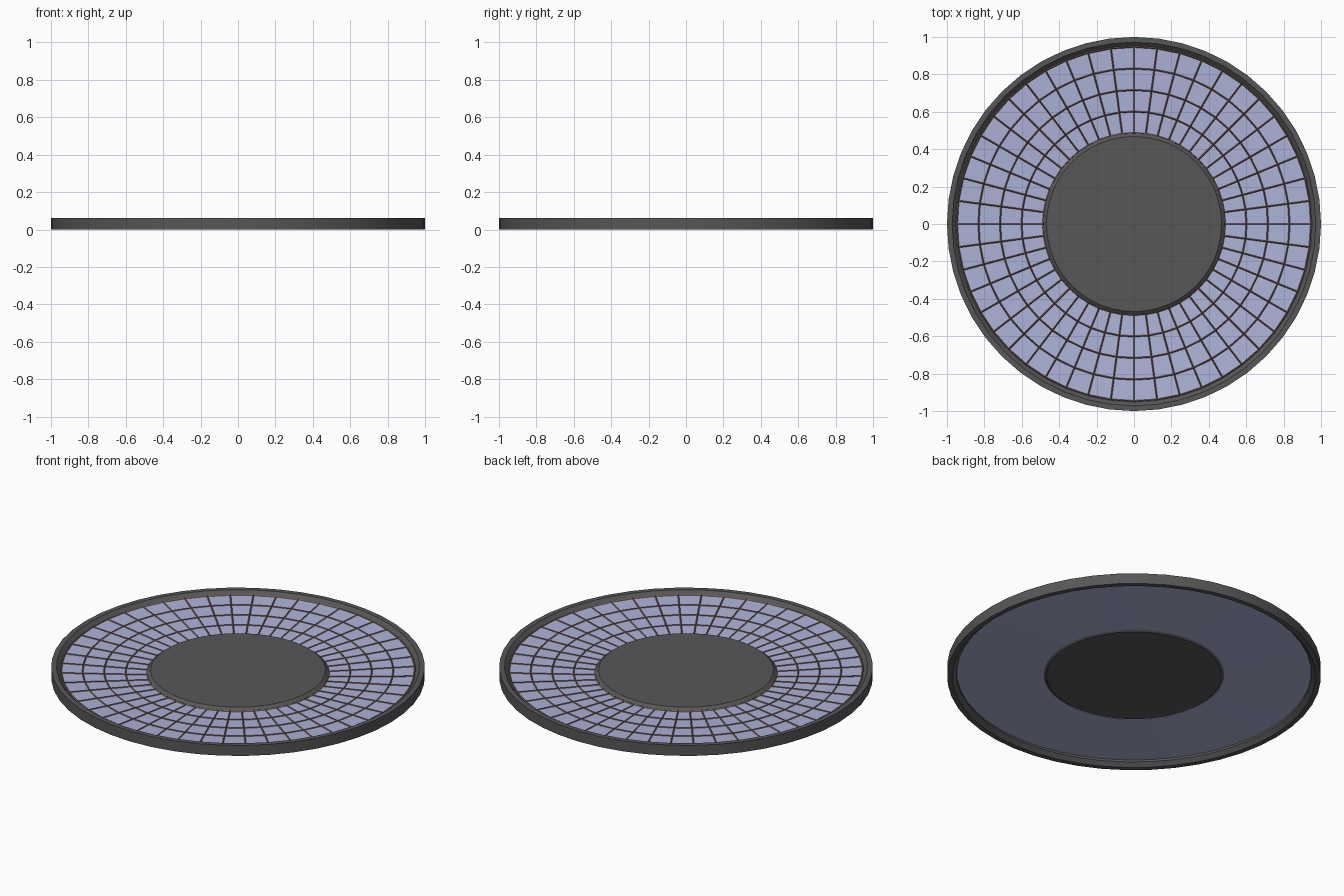
import bpy
import bmesh
from math import cos, sin, pi, radians

default = bpy.data.objects.get("Cube")
if default:
    bpy.data.objects.remove(default)

SIDES = 48


def material(name, color):
    mat = bpy.data.materials.new(name)
    mat.use_nodes = True
    mat.diffuse_color = (*color, 1)
    mat.node_tree.nodes["Principled BSDF"].inputs["Base Color"].default_value = (*color, 1)
    return mat


def lathe(name, profile, mat, closed=True, smooth=True):
    """Turn an (radius, height) profile around the z axis."""
    bm = bmesh.new()
    rings = [[bm.verts.new((r * cos(2 * pi * i / SIDES), r * sin(2 * pi * i / SIDES), z))
              for r, z in profile] for i in range(SIDES)]
    count = len(profile)
    for i in range(SIDES):
        a, b = rings[i], rings[(i + 1) % SIDES]
        for j in range(count if closed else count - 1):
            k = (j + 1) % count
            if profile[j][0] + profile[k][0] > 0:
                bm.faces.new((a[j], b[j], b[k], a[k]))
    # Weld the points that meet on the axis
    bmesh.ops.remove_doubles(bm, verts=bm.verts, dist=0.0001)
    bmesh.ops.recalc_face_normals(bm, faces=bm.faces)
    mesh = bpy.data.meshes.new(name)
    bm.to_mesh(mesh)
    bm.free()
    mesh.materials.append(mat)
    if smooth:
        mesh.shade_smooth()
        mesh.set_sharp_from_angle(angle=radians(30))
    obj = bpy.data.objects.new(name, mesh)
    bpy.context.collection.objects.link(obj)
    return obj


grey = material("dark grey", (0.095, 0.095, 0.095))
blue = material("pale blue", (0.42, 0.45, 0.69))
brown = material("copper brown", (0.20, 0.115, 0.075))

# Outer rim, bevelled on its inner edge
lathe("outer_rim", [(1, 0), (1, 0.062), (0.972, 0.062),
                    (0.95, 0.04), (0.95, 0.022), (0.972, 0)], grey)

# Central hub with bevelled edges
lathe("center_disc", [(0, 0.008), (0.468, 0.008), (0.485, 0.02),
                      (0.485, 0.026), (0.468, 0.04), (0, 0.04)], grey)

# Shallow bowl-shaped panel between hub and rim
INNER, OUTER = 0.482, 0.952
LOW, HIGH, THICK = 0.022, 0.042, 0.008
lathe("panel_ring", [(INNER, LOW), (OUTER, HIGH),
                     (OUTER, HIGH - THICK), (INNER, LOW - THICK)], blue)

# Grid of thin bars lying on the panel
BANDS = 4
steps = [i / BANDS for i in range(BANDS + 1)]
grid = lathe("panel_grid", [(0.486 + 0.461 * t, LOW + (HIGH - LOW) * t) for t in steps],
             brown, closed=False, smooth=False)
bars = grid.modifiers.new("bars", 'WIREFRAME')
bars.thickness = 0.008
bars.offset = 0
bars.use_even_offset = True
bars.use_boundary = True
